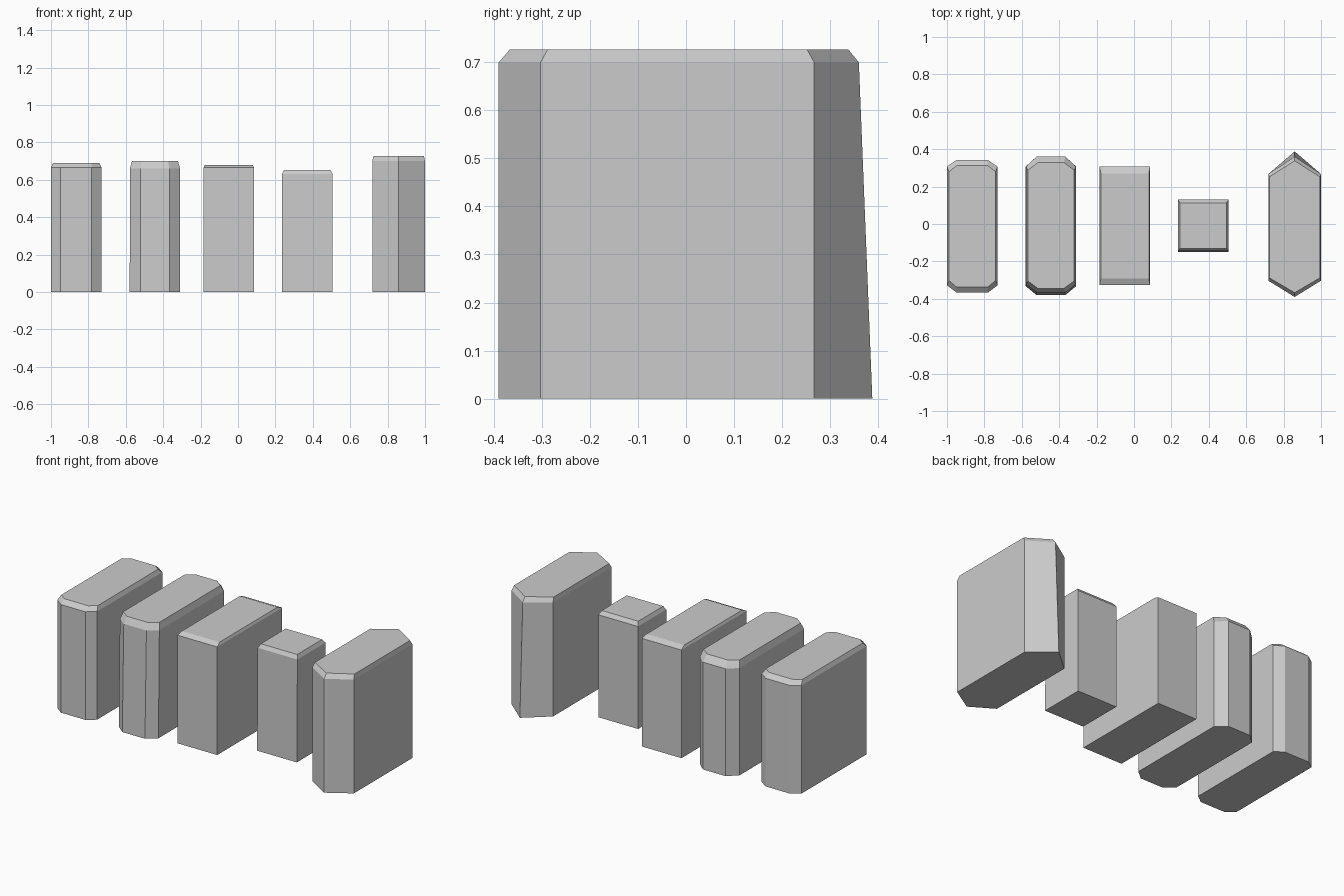
import bpy, bmesh

if "Cube" in bpy.data.objects:
    bpy.data.objects.remove(bpy.data.objects["Cube"])


def loft(name, rings):
    """Join horizontal outlines (z, points) into a closed flat-shaded block."""
    bm = bmesh.new()
    loops = [[bm.verts.new((x, y, z)) for x, y in pts] for z, pts in rings]
    n = len(loops[0])
    bm.faces.new(loops[0][::-1])
    bm.faces.new(loops[-1])
    for a, b in zip(loops, loops[1:]):
        for i in range(n):
            j = (i + 1) % n
            bm.faces.new((a[i], a[j], b[j], b[i]))
    bmesh.ops.recalc_face_normals(bm, faces=bm.faces)
    me = bpy.data.meshes.new(name)
    bm.to_mesh(me)
    bm.free()
    ob = bpy.data.objects.new(name, me)
    bpy.context.collection.objects.link(ob)


def rect(cx, w, y0, y1):
    return [(cx - w, y0), (cx + w, y0), (cx + w, y1), (cx - w, y1)]


def octagon(cx, w, flat, y0, s0, s1, y1):
    """Slab outline with clipped corners: end width flat, long sides s0..s1."""
    return [(cx - flat, y0), (cx + flat, y0), (cx + w, s0), (cx + w, s1),
            (cx + flat, y1), (cx - flat, y1), (cx - w, s1), (cx - w, s0)]


def hexagon(cx, w, y0, s0, s1, y1):
    """Slab outline with a point at each end."""
    return [(cx, y0), (cx + w, s0), (cx + w, s1),
            (cx, y1), (cx - w, s1), (cx - w, s0)]


# Clipped-corner block at far left
base = octagon(-0.865, 0.135, 0.083, -0.367, -0.328, 0.307, 0.343)
loft("clipped_block", [
    (0, base), (0.665, base),
    (0.69, octagon(-0.865, 0.124, 0.083, -0.337, -0.303, 0.28, 0.312))])

# Rounder clipped block with slightly leaning front
loft("tapered_clipped_block", [
    (0, octagon(-0.444, 0.135, 0.077, -0.38, -0.332, 0.307, 0.36)),
    (0.66, octagon(-0.444, 0.134, 0.077, -0.366, -0.322, 0.307, 0.36)),
    (0.70, octagon(-0.444, 0.123, 0.07, -0.344, -0.305, 0.288, 0.328))])

# Plain rectangular block
base = rect(-0.049, 0.135, -0.325, 0.307)
loft("long_block", [(0, base), (0.665, base),
                    (0.68, rect(-0.049, 0.128, -0.292, 0.27))])

# Short block
base = rect(0.37, 0.135, -0.15, 0.13)
loft("short_block", [(0, base), (0.63, rect(0.37, 0.135, -0.144, 0.13)),
                     (0.653, rect(0.37, 0.124, -0.13, 0.113))])

# Pointed block at far right, rear point leaning inward
loft("pointed_block", [
    (0, hexagon(0.859, 0.141, -0.39, -0.303, 0.267, 0.388)),
    (0.70, hexagon(0.859, 0.141, -0.39, -0.303, 0.267, 0.36)),
    (0.727, hexagon(0.859, 0.135, -0.367, -0.288, 0.252, 0.338))])
